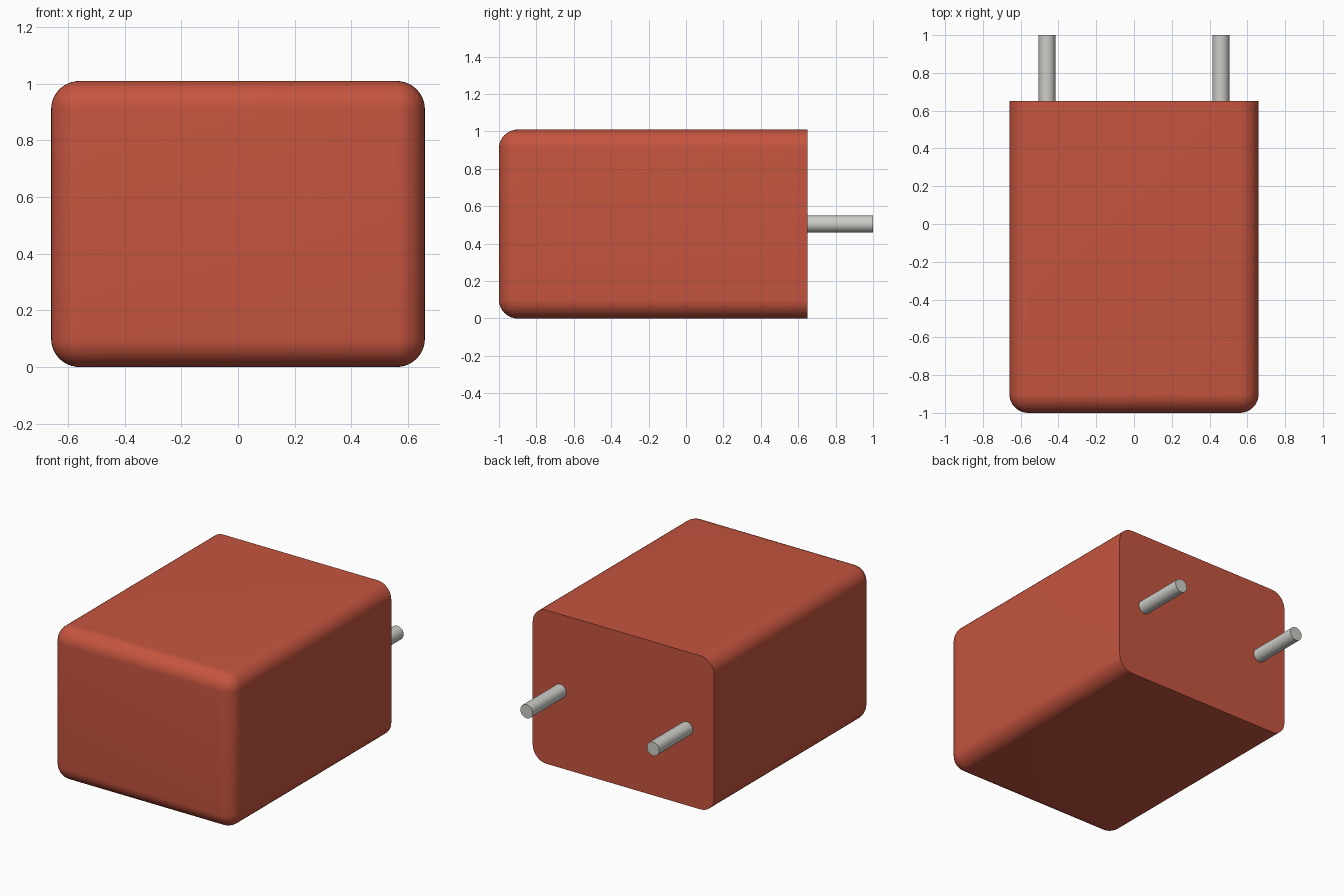
import bpy, bmesh, math
from mathutils import Matrix

if "Cube" in bpy.data.objects:
    bpy.data.objects.remove(bpy.data.objects["Cube"])

W, H, FRONT, BACK, R = 1.32, 1.01, -1.0, 0.65, 0.1


def material(name, color):
    m = bpy.data.materials.new(name)
    m.diffuse_color = color
    m.use_nodes = True
    m.node_tree.nodes["Principled BSDF"].inputs["Base Color"].default_value = m.diffuse_color
    return m


def finish(bm, name, mat):
    bmesh.ops.recalc_face_normals(bm, faces=bm.faces)
    me = bpy.data.meshes.new(name)
    bm.to_mesh(me)
    bm.free()
    ob = bpy.data.objects.new(name, me)
    bpy.context.collection.objects.link(ob)
    me.materials.append(mat)
    bpy.ops.object.select_all(action='DESELECT')
    ob.select_set(True)
    bpy.context.view_layer.objects.active = ob
    bpy.ops.object.shade_smooth_by_angle(angle=math.radians(35))
    return ob


red = material("red_case", (0.56, 0.09, 0.05, 1))
metal = material("pin_metal", (0.6, 0.6, 0.57, 1))

# Case: box rounded on every edge except those of the flat back face
bm = bmesh.new()
bmesh.ops.create_cube(bm, size=1, matrix=Matrix.Translation((0, (FRONT + BACK) / 2, H / 2))
                      @ Matrix.Diagonal((W, BACK - FRONT, H, 1)))
rounded = [e for e in bm.edges if any(v.co.y < 0 for v in e.verts)]
rounded += []
bmesh.ops.bevel(bm, geom=rounded, offset=R, offset_type='OFFSET', segments=10,
                profile=0.5, affect='EDGES', clamp_overlap=True)
finish(bm, "case", red)

# Two round contact pins standing out of the back face
PIN_R, TIP, ROOT = 0.045, 1.0, BACK - 0.01
for side, x in (("left", -0.46), ("right", 0.46)):
    bm = bmesh.new()
    bmesh.ops.create_cone(bm, cap_ends=True, segments=40, radius1=PIN_R, radius2=PIN_R,
                          depth=TIP - ROOT,
                          matrix=Matrix.Translation((x, (TIP + ROOT) / 2, H / 2))
                          @ Matrix.Rotation(math.pi / 2, 4, 'X'))
    finish(bm, side + "_pin", metal)
